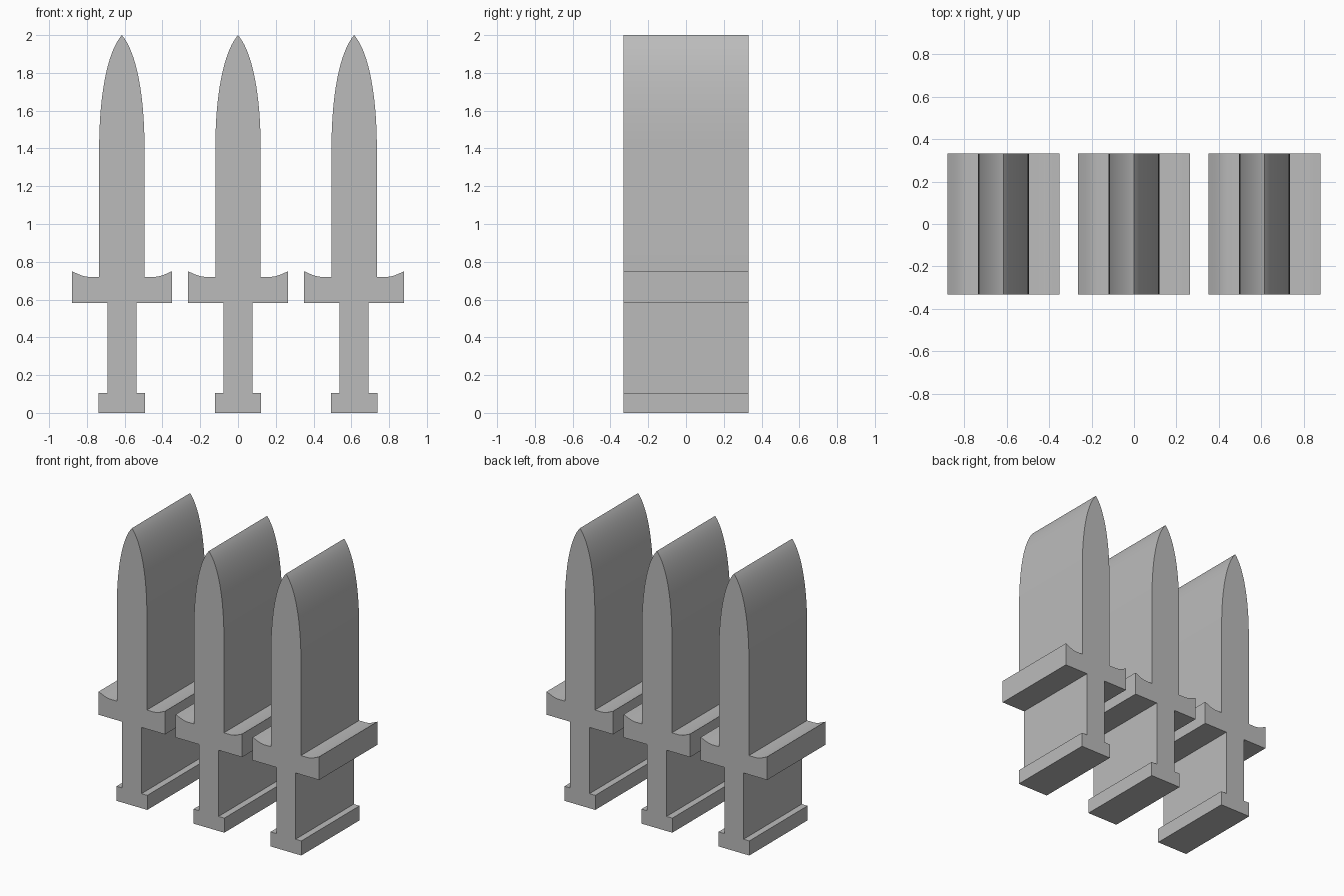
import bpy, bmesh, math
from mathutils import Vector
from mathutils.geometry import interpolate_bezier

cube = bpy.data.objects.get("Cube")
if cube:
    bpy.data.objects.remove(cube, do_unlink=True)

HALF_DEPTH = 0.332
SPACING = 0.615

grey = bpy.data.materials.new("plain grey")
grey.use_nodes = True
colour = (0.5, 0.5, 0.5, 1)
grey.diffuse_color = colour
grey.node_tree.nodes["Principled BSDF"].inputs["Base Color"].default_value = colour


def curve(*points, steps):
    """Bezier arc through an (x, z) control polygon."""
    return [(p.x, p.y) for p in interpolate_bezier(*map(Vector, points), steps)]


def dagger_outline():
    # right half, from the pommel up to the tip
    half = [(0.123, 0), (0.123, 0.105), (0.077, 0.105), (0.077, 0.583),
            (0.265, 0.583), (0.265, 0.75)]
    # guard: upswept ends easing into a flat middle
    half += curve((0.265, 0.75), (0.235, 0.737), (0.21, 0.722), (0.175, 0.72), steps=6)[1:]
    half += [(0.12, 0.72)]
    # blade: straight edge, then a pointed arch
    half += curve((0.12, 1.4), (0.12, 1.68), (0.078, 1.91), (0, 2), steps=20)
    mirrored = [(-x, z) for x, z in reversed(half[:-1])]
    return half + mirrored


def extruded_dagger(name, cx):
    bm = bmesh.new()
    front = bm.faces.new([bm.verts.new((cx + x, -HALF_DEPTH, z)) for x, z in dagger_outline()])
    swept = bmesh.ops.extrude_face_region(bm, geom=[front], use_keep_orig=True)
    moved = [v for v in swept["geom"] if isinstance(v, bmesh.types.BMVert)]
    bmesh.ops.translate(bm, verts=moved, vec=(0, 2 * HALF_DEPTH, 0))
    bmesh.ops.recalc_face_normals(bm, faces=bm.faces)
    mesh = bpy.data.meshes.new(name)
    bm.to_mesh(mesh)
    bm.free()
    mesh.materials.append(grey)
    obj = bpy.data.objects.new(name, mesh)
    bpy.context.collection.objects.link(obj)
    return obj


# three identical daggers in a row
bpy.ops.object.select_all(action="DESELECT")
for side, name in ((-1, "right_dagger"), (0, "middle_dagger"), (1, "left_dagger")):
    obj = extruded_dagger(name, side * SPACING)
    obj.select_set(True)
    bpy.context.view_layer.objects.active = obj
bpy.ops.object.shade_smooth_by_angle(angle=math.radians(30))
